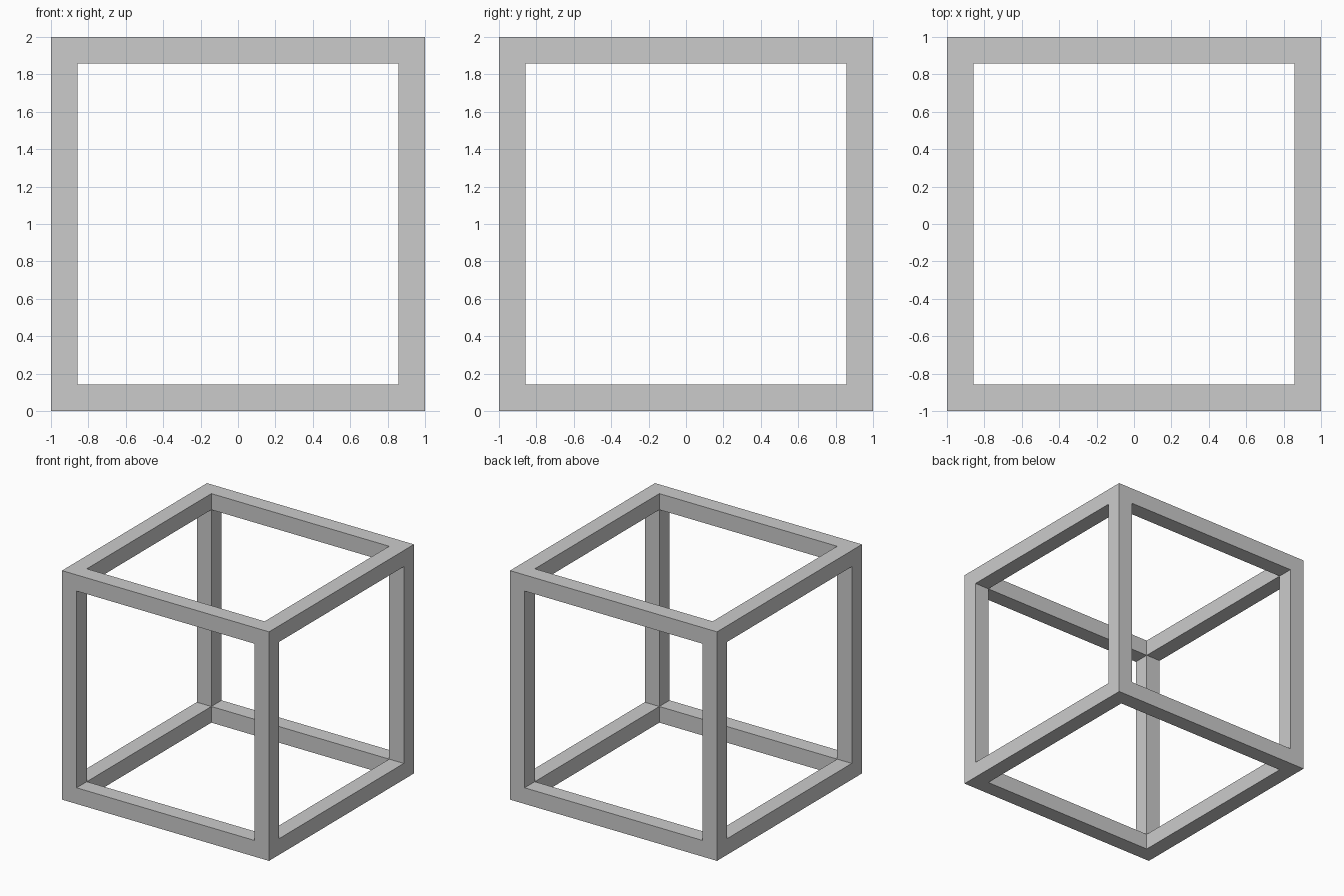
import bpy, bmesh
from mathutils import Matrix

if "Cube" in bpy.data.objects:
    bpy.data.objects.remove(bpy.data.objects["Cube"])

SIZE, BAR = 2.0, 0.141

bm = bmesh.new()
bmesh.ops.create_cube(bm, size=SIZE, matrix=Matrix.Translation((0, 0, SIZE / 2)))

# Outline of each window: inset every side by the bar width
sides = bm.faces[:]
bmesh.ops.inset_individual(bm, faces=sides, thickness=BAR, use_even_offset=True)

# Push each window inwards by the bar width, then open it up
windows = bmesh.ops.extrude_discrete_faces(bm, faces=sides)["faces"]
for f in windows:
    f.normal_update()
    bmesh.ops.translate(bm, verts=f.verts[:], vec=-f.normal * BAR)
bmesh.ops.delete(bm, geom=windows, context='FACES')

# Weld the inner corners into one closed frame
bmesh.ops.remove_doubles(bm, verts=bm.verts[:], dist=0.001)
bmesh.ops.recalc_face_normals(bm, faces=bm.faces[:])

mesh = bpy.data.meshes.new("cube_frame")
bm.to_mesh(mesh)
bm.free()
bpy.context.collection.objects.link(bpy.data.objects.new("cube_frame", mesh))
